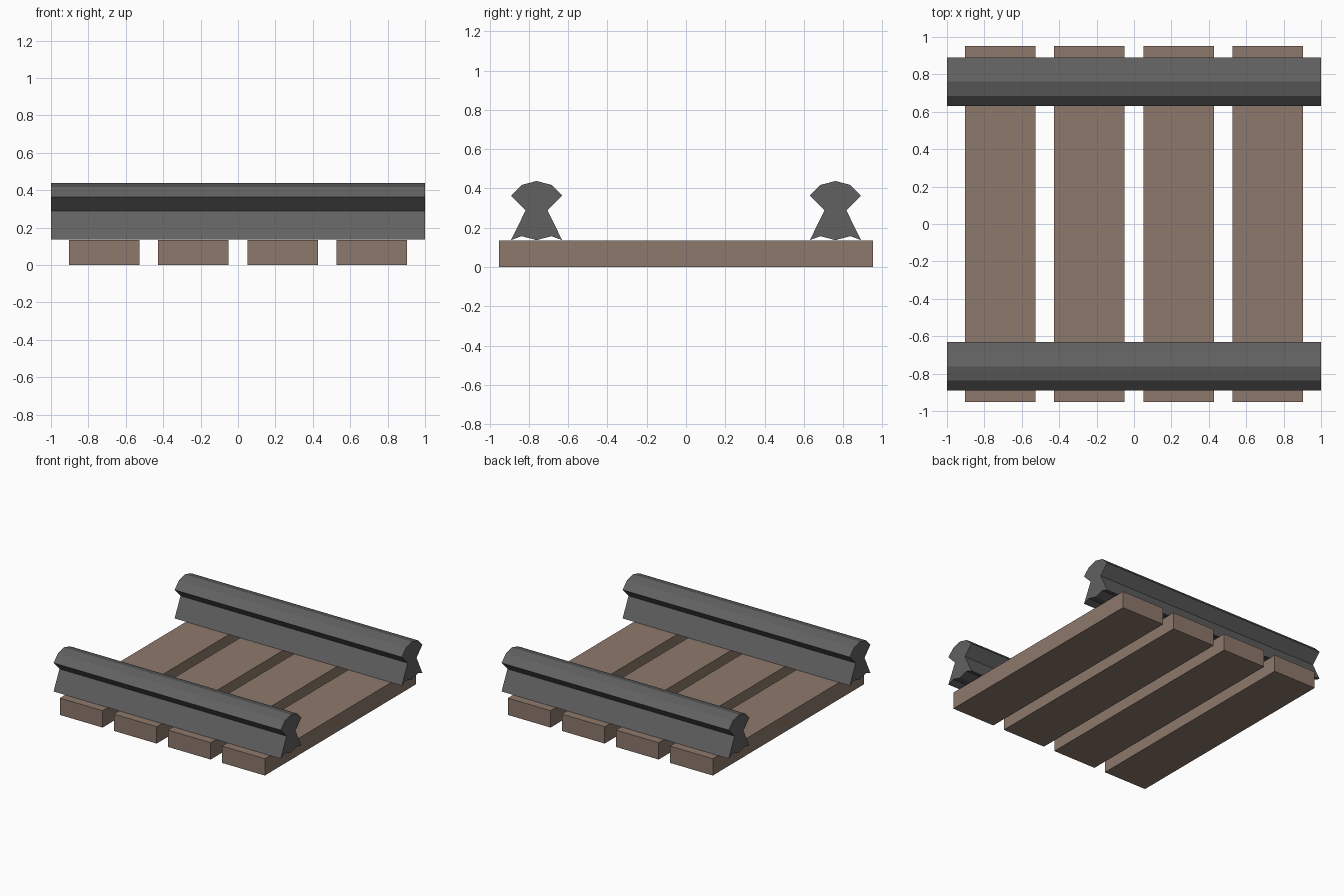
import bpy, bmesh

if "Cube" in bpy.data.objects:
    bpy.data.objects.remove(bpy.data.objects["Cube"])

def material(name, color):
    m = bpy.data.materials.new(name)
    m.diffuse_color = color
    m.use_nodes = True
    m.node_tree.nodes["Principled BSDF"].inputs["Base Color"].default_value = m.diffuse_color
    return m

wood = material("wood", (0.27, 0.19, 0.15, 1))
steel = material("steel", (0.12, 0.12, 0.12, 1))

def extruded_bar(name, profile, x0, x1, mat):
    """Extrude a closed (y, z) profile along x with flat capped ends."""
    bm = bmesh.new()
    face = bm.faces.new([bm.verts.new((x0, y, z)) for y, z in profile])
    ext = bmesh.ops.extrude_face_region(bm, geom=[face], use_keep_orig=True)
    moved = [g for g in ext["geom"] if isinstance(g, bmesh.types.BMVert)]
    bmesh.ops.translate(bm, vec=(x1 - x0, 0, 0), verts=moved)
    bmesh.ops.recalc_face_normals(bm, faces=bm.faces)
    mesh = bpy.data.meshes.new(name)
    bm.to_mesh(mesh)
    bm.free()
    mesh.materials.append(mat)
    ob = bpy.data.objects.new(name, mesh)
    bpy.context.collection.objects.link(ob)
    return ob

# Wooden sleepers
plank = [(-0.952, 0), (0.952, 0), (0.952, 0.134), (-0.952, 0.134)]
for i in range(4):
    x = (i - 1.5) * 0.476
    extruded_bar(f"sleeper_{i + 1}", plank, x - 0.1885, x + 0.1885, wood)

# Rails: rounded head, narrow waist, flared foot with scalloped underside
half = [(0.0, 0.438), (0.076, 0.418), (0.13, 0.364), (0.056, 0.288),
        (0.13, 0.137), (0.076, 0.157), (0.0, 0.137)]
section = half + [(-y, z) for y, z in half[-2:0:-1]]
for name, y in (("front_rail", -0.761), ("back_rail", 0.761)):
    extruded_bar(name, section, -1, 1, steel).location.y = y
